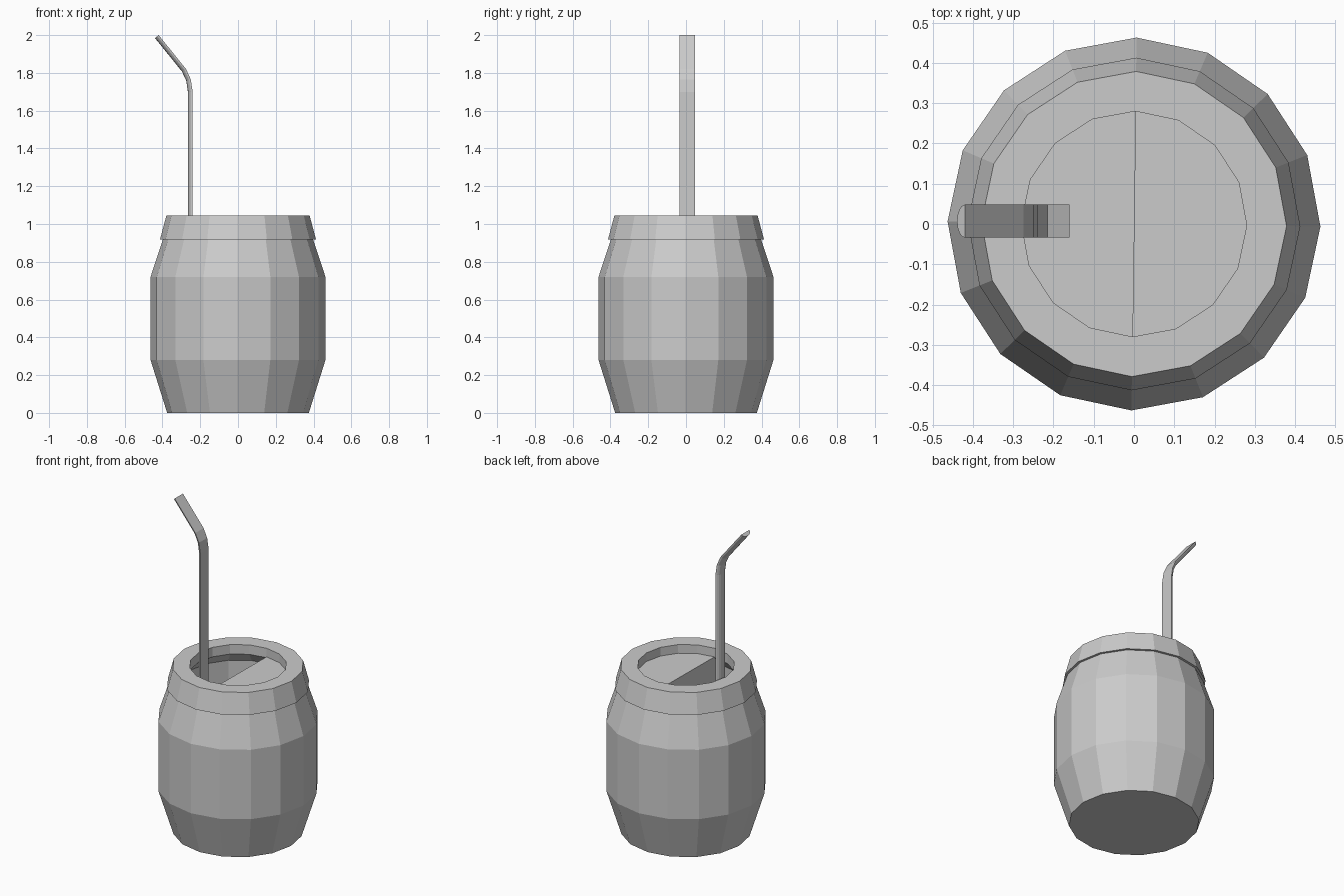
import bpy, bmesh
from math import cos, sin, pi, radians
from mathutils import Vector

cube = bpy.data.objects.get("Cube")
if cube:
    bpy.data.objects.remove(cube)

SIDES = 16
TURN = radians(-0.8)

grey = bpy.data.materials.new("plain grey")
grey.use_nodes = True
grey.diffuse_color = (0.6, 0.6, 0.6, 1)
grey.node_tree.nodes["Principled BSDF"].inputs["Base Color"].default_value = (0.6, 0.6, 0.6, 1)


def finish(bm, name):
    bmesh.ops.recalc_face_normals(bm, faces=bm.faces)
    mesh = bpy.data.meshes.new(name)
    bm.to_mesh(mesh)
    bm.free()
    mesh.materials.append(grey)
    obj = bpy.data.objects.new(name, mesh)
    bpy.context.collection.objects.link(obj)
    return obj


def skin(name, rings, loop=False):
    """Bridge closed rings of points; cap the ends, or join last to first."""
    bm = bmesh.new()
    loops = [[bm.verts.new(p) for p in ring] for ring in rings]
    pairs = list(zip(loops, loops[1:]))
    if loop:
        pairs.append((loops[-1], loops[0]))
    else:
        bm.faces.new(loops[0])
        bm.faces.new(loops[-1])
    n = len(loops[0])
    for a, b in pairs:
        for i in range(n):
            j = (i + 1) % n
            bm.faces.new((a[i], a[j], b[j], b[i]))
    return finish(bm, name)


def arc(radius, z, count=SIDES):
    """Points clockwise from the back, seen from above."""
    angles = [pi / 2 + TURN - 2 * pi * i / SIDES for i in range(count)]
    return [Vector((radius * cos(a), radius * sin(a), z)) for a in angles]


# Barrel-shaped cup with an open cavity
cup_profile = [(0.375, 0), (0.463, 0.28), (0.463, 0.72), (0.394, 0.93),
               (0.345, 0.93), (0.345, 0.6)]
skin("cup_body", [arc(r, z) for r, z in cup_profile])

# Overhanging collar around the mouth
rim_profile = [(0.413, 0.918), (0.379, 1.045), (0.28, 1.045), (0.28, 0.985), (0.34, 0.918)]
skin("rim", [arc(r, z) for r, z in rim_profile], loop=True)

# Raised half of the contents, on the left side
half = SIDES // 2 + 1
skin("packed_filling", [arc(0.344, z, half) for z in (0.59, 0.99)])

# Straw: D-shaped section, flat towards the centre, swept along a bent path
path = [(-0.16, 0.61), (-0.215, 0.64), (-0.24, 0.7), (-0.24, 1.7),
        (-0.25, 1.765), (-0.275, 1.82), (-0.42, 2.0)]
pts = [Vector((x, 0.007, z)) for x, z in path]
section = [(0.025 * sin(pi * i / 8), 0.041 * cos(pi * i / 8)) for i in range(9)]
rings = []
for i, p in enumerate(pts):
    before = (p - pts[i - 1]).normalized() if i else (pts[1] - p).normalized()
    after = (pts[i + 1] - p).normalized() if i < len(pts) - 1 else before
    along = (before + after).normalized()
    outward = Vector((-along.z, 0, along.x))
    rings.append([p + outward * d + Vector((0, w, 0)) for d, w in section])
skin("straw", rings)
